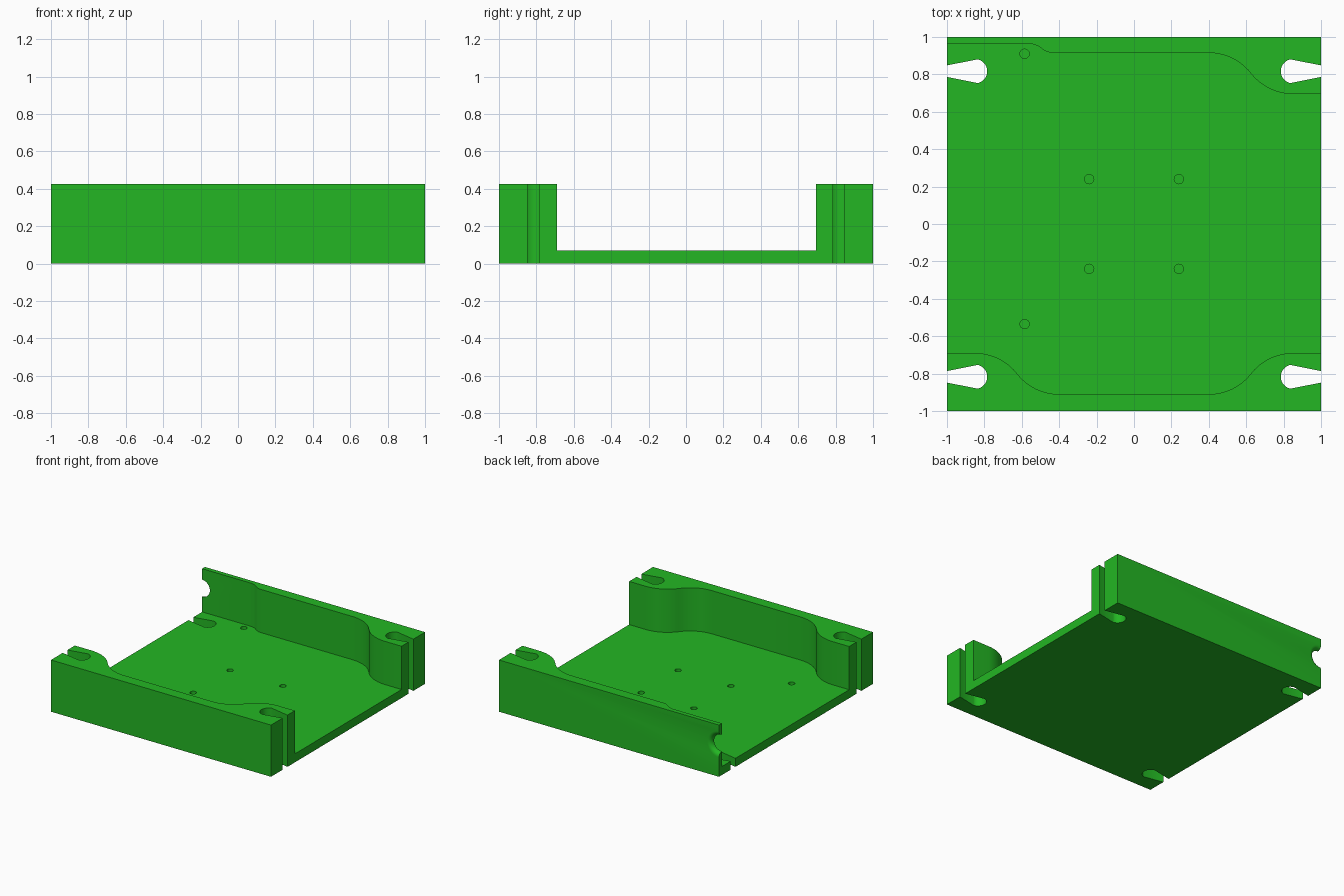
import bpy, bmesh, math

if "Cube" in bpy.data.objects:
    bpy.data.objects.remove(bpy.data.objects["Cube"])

H, FLOOR = 0.425, 0.07

green = bpy.data.materials.new("bright_green")
green.diffuse_color = (0.017, 0.47, 0.017, 1)
green.use_nodes = True
green.node_tree.nodes["Principled BSDF"].inputs["Base Color"].default_value = green.diffuse_color


def prism(name, pts, z0, z1):
    """Extrude a flat outline between two heights."""
    bm = bmesh.new()
    face = bm.faces.new([bm.verts.new((x, y, z0)) for x, y in pts])
    top = bmesh.ops.extrude_face_region(bm, geom=[face])["geom"]
    bmesh.ops.translate(bm, vec=(0, 0, z1 - z0),
                        verts=[v for v in top if isinstance(v, bmesh.types.BMVert)])
    bmesh.ops.recalc_face_normals(bm, faces=bm.faces[:])
    return finish(name, bm)


def finish(name, bm):
    me = bpy.data.meshes.new(name)
    bm.to_mesh(me)
    bm.free()
    me.materials.append(green)
    ob = bpy.data.objects.new(name, me)
    bpy.context.collection.objects.link(ob)
    return ob


def s_curve(x0, y0, x1, y1, n=10):
    """Two tangent arcs joining two horizontal lines."""
    w, h = (x1 - x0) / 2, (y1 - y0) / 2
    r = (w * w + h * h) / (2 * abs(h))
    a = math.asin(abs(w) / r)
    sx, sy = math.copysign(1, w), math.copysign(1, h)
    first = [(r * math.sin(a * i / n), r * (1 - math.cos(a * i / n))) for i in range(n + 1)]
    pts = [(x0 + sx * u, y0 + sy * v) for u, v in first]
    return pts + [(x1 - sx * u, y1 - sy * v) for u, v in first[-2::-1]]


def circle(cx, cy, r, n=24):
    return [(cx + r * math.cos(2 * math.pi * i / n), cy + r * math.sin(2 * math.pi * i / n))
            for i in range(n)]


# Solid block for the tray
tray = prism("tray", [(-1, -1), (1, -1), (1, 1), (-1, 1)], 0, H)
cutters = []

# Pocket between the two side walls
outline = [(-1.1, -0.69)] + s_curve(-0.85, -0.69, -0.4, -0.91)
outline += s_curve(0.4, -0.91, 0.85, -0.69) + [(1.1, -0.69), (1.1, 0.695)]
outline += s_curve(0.85, 0.695, 0.4, 0.915) + s_curve(-0.43, 0.915, -0.56, 0.963, 6)
outline += [(-1.1, 0.963)]
cutters.append(prism("pocket_cutter", outline, FLOOR, H + 0.1))

# Keyhole slots in the four corners
for sx in (-1, 1):
    for sy in (-1, 1):
        slot = [(1.1, 0.011), (1.1, -0.011)]
        for i in range(25):
            a = math.radians(-102 - 156 * i / 24 * 1.0)
            slot.append((0.85 + 0.065 * math.cos(a), 0.065 * math.sin(a)))
        slot = [(sx * x, sy * (0.817 + y)) for x, y in slot]
        # flared neck replaced by straight sides from the mouth
        slot[0] = (sx * 1.1, sy * (0.817 + 0.011))
        slot[1] = (sx * 1.1, sy * (0.817 - 0.011))
        cutters.append(prism("slot_cutter", slot, -0.1, H + 0.1))

# Blind screw holes in the floor
for x, y in [(-0.24, 0.24), (0.24, 0.24), (-0.24, -0.24), (0.24, -0.24),
             (-0.585, 0.91), (-0.585, -0.535)]:
    cutters.append(prism("hole_cutter", circle(x, y, 0.025), 0.02, FLOOR + 0.02))

# Cable notch with a rounded outer lip at the end of the thin wall
profile = [(0.9, 0.07), (0.963, 0.07)]
profile += [(0.963 + 0.037 * math.sin(t), 0.07 + 0.037 * (1 - math.cos(t)))
            for t in (math.radians(15 * k) for k in range(1, 6))]
profile += [(1.0, 0.107), (1.05, 0.107)]
bm = bmesh.new()
rings = [[bm.verts.new((-1 + u, y, 0.265 + v)) for u, v in circle(0, 0, r, 32)]
         for y, r in profile]
for a, b in zip(rings, rings[1:]):
    for i in range(32):
        j = (i + 1) % 32
        bm.faces.new((a[i], a[j], b[j], b[i]))
bm.faces.new(rings[0])
bm.faces.new(rings[-1])
bmesh.ops.recalc_face_normals(bm, faces=bm.faces[:])
cutters.append(finish("notch_cutter", bm))

# Cut everything out of the block
bpy.context.view_layer.objects.active = tray
tray.select_set(True)
for c in cutters:
    mod = tray.modifiers.new("cut", "BOOLEAN")
    mod.operation, mod.solver, mod.object = "DIFFERENCE", "EXACT", c
    bpy.ops.object.modifier_apply(modifier=mod.name)
    bpy.data.objects.remove(c)
bpy.ops.object.shade_smooth_by_angle(angle=math.radians(30))
